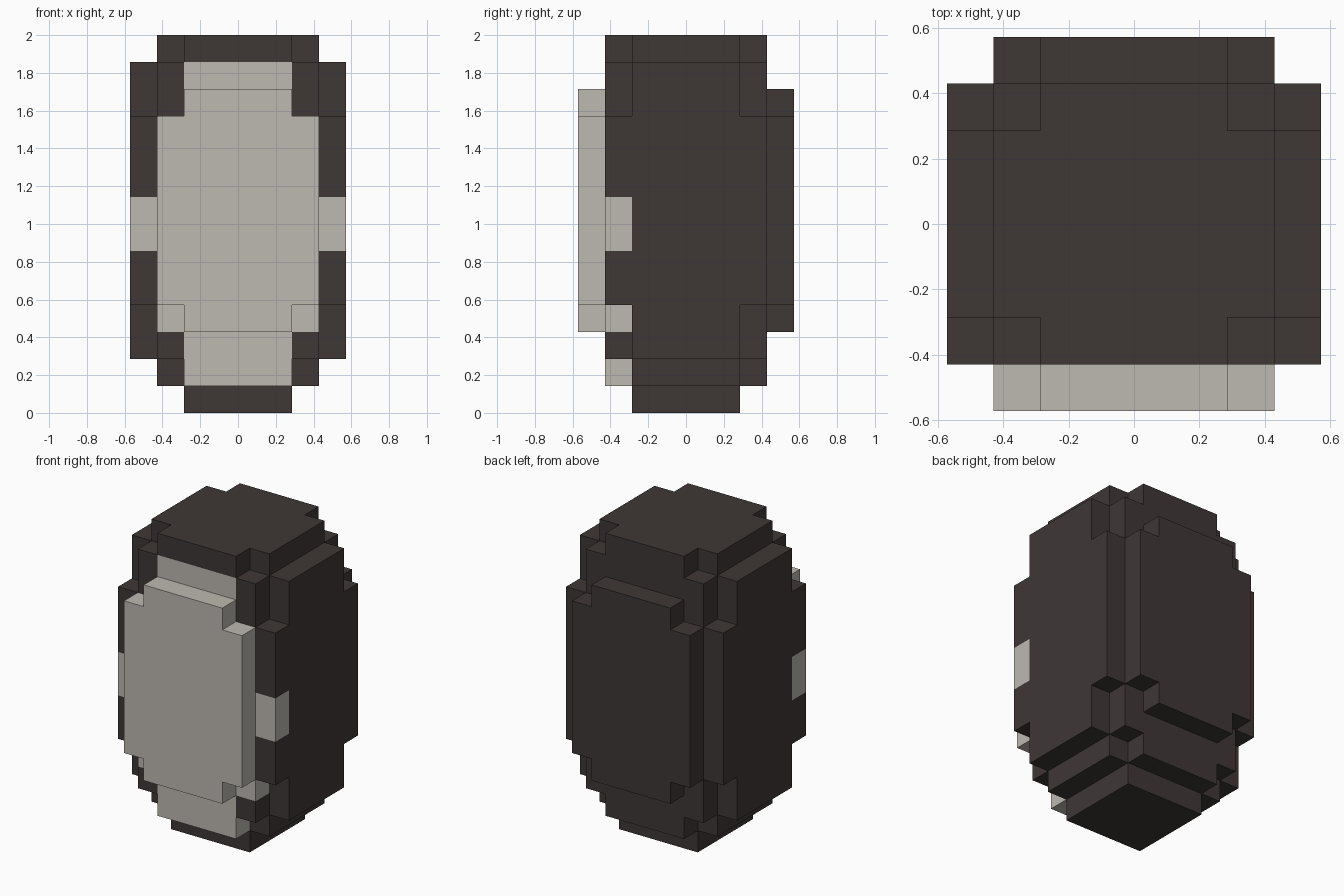
import bpy
import bmesh
from mathutils import Vector

cube = bpy.data.objects.get("Cube")
if cube:
    bpy.data.objects.remove(cube, do_unlink=True)

U = 1 / 7  # size of one block


def make_material(name, rgb):
    mat = bpy.data.materials.new(name)
    mat.use_nodes = True
    color = (*rgb, 1)
    mat.diffuse_color = color
    mat.node_tree.nodes["Principled BSDF"].inputs["Base Color"].default_value = color
    return mat


materials = [make_material("charcoal", (0.049, 0.039, 0.037)),
             make_material("pale_grey", (0.51, 0.48, 0.44))]

cells = {}  # block position -> part name


def fill(part, x, y, z):
    """Claim every free block in the given ranges for a part."""
    for i in range(*x):
        for j in range(*y):
            for k in range(*z):
                cells.setdefault((i, j, k), part)


# Square core with stepped cap and base
fill("core", (-3, 3), (-3, 3), (2, 13))
for part, k in (("top_cap", 13), ("lower_step", 1)):
    fill(part, (-3, 3), (-2, 2), (k, k + 1))
    fill(part, (-2, 2), (-3, 3), (k, k + 1))
fill("base", (-2, 2), (-2, 2), (0, 1))

# Raised panels with notched corners on the four sides
for part, j in (("front_panel", -4), ("back_panel", 3)):
    fill(part, (-3, 3), (j, j + 1), (4, 11))
    fill(part, (-2, 2), (j, j + 1), (3, 12))
for part, i in (("right_panel", -4), ("left_panel", 3)):
    fill(part, (i, i + 1), (-3, 3), (4, 11))
    fill(part, (i, i + 1), (-2, 2), (2, 13))


def is_pale(x, y, z):
    """Pale face: front panel, strip behind it, lower corners, side patches."""
    side = max(x, -x - 1)  # block column counted outwards from the middle
    if y == -4:
        return True
    if y == -3:
        return ((side < 2 and 1 <= z <= 12)
                or (side == 2 and z == 3)
                or (side == 3 and z in (6, 7)))
    return False


def build_part(part):
    """Make the outer skin of one part, merging flat areas of one colour."""
    bm = bmesh.new()
    for cell, owner in cells.items():
        if owner != part:
            continue
        center = Vector(cell) + Vector((0.5, 0.5, 0.5))
        for axis in range(3):
            for sign in (-1, 1):
                normal = Vector((0, 0, 0))
                normal[axis] = sign
                neighbour = tuple(int(c + n) for c, n in zip(cell, normal))
                if neighbour in cells:
                    continue
                a, b = Vector((0, 0, 0)), Vector((0, 0, 0))
                a[(axis + 1) % 3] = 0.5
                b[(axis + 2) % 3] = 0.5 * sign
                mid = center + normal * 0.5
                corners = (mid - a - b, mid + a - b, mid + a + b, mid - a + b)
                face = bm.faces.new([bm.verts.new(c * U) for c in corners])
                face.material_index = int(is_pale(*cell))
    bmesh.ops.remove_doubles(bm, verts=bm.verts[:], dist=0.001)
    bmesh.ops.dissolve_limit(bm, angle_limit=0.01, verts=bm.verts[:],
                             edges=bm.edges[:], delimit={'MATERIAL'})
    mesh = bpy.data.meshes.new(part)
    bm.to_mesh(mesh)
    bm.free()
    for mat in materials:
        mesh.materials.append(mat)
    bpy.context.collection.objects.link(bpy.data.objects.new(part, mesh))


for part in dict.fromkeys(cells.values()):
    build_part(part)
